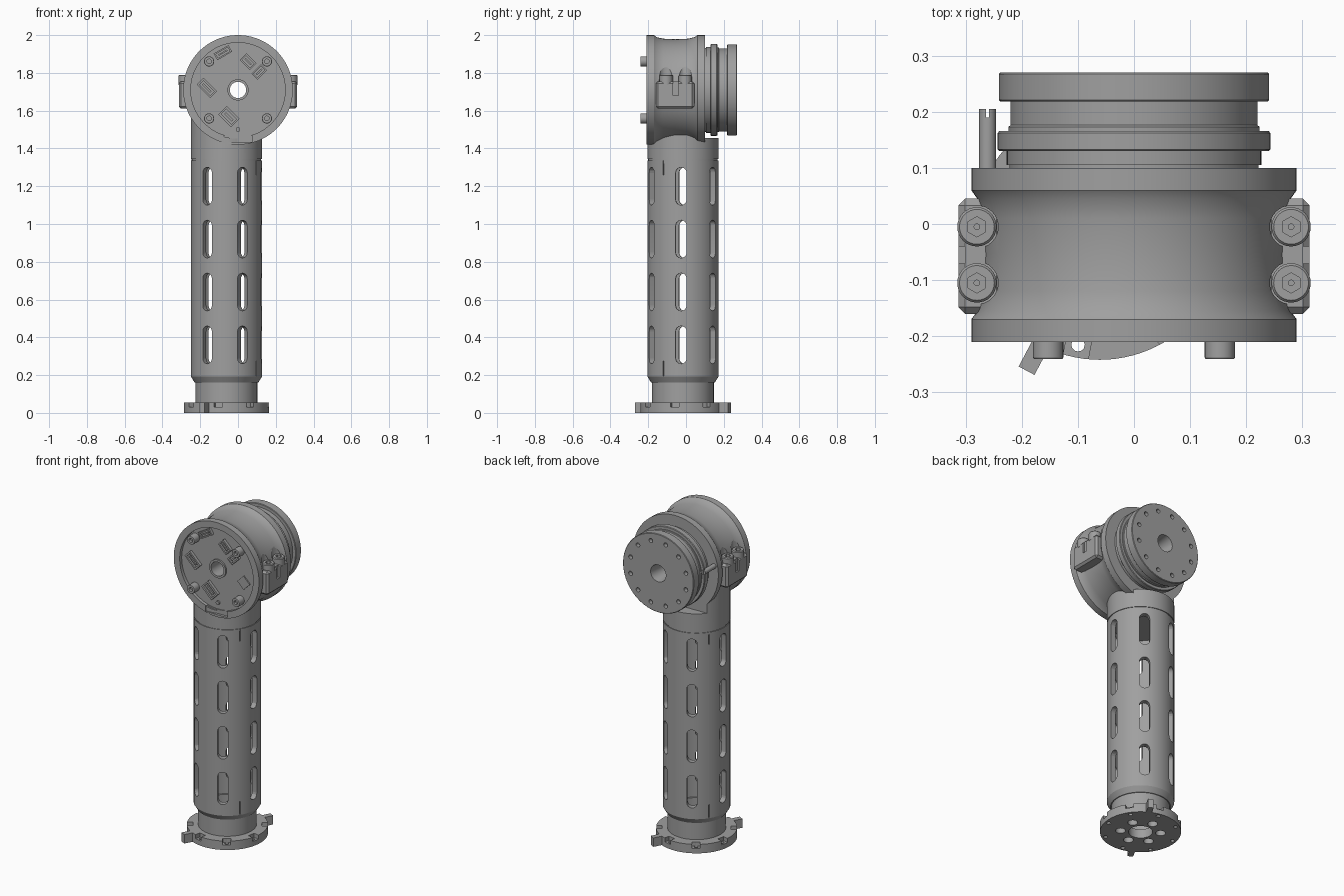
import bpy, bmesh, math
from mathutils import Matrix, Vector

if "Cube" in bpy.data.objects:
    bpy.data.objects.remove(bpy.data.objects["Cube"])

GREY = bpy.data.materials.new("machined_grey")
GREY.use_nodes = True
GREY.diffuse_color = (0.35, 0.35, 0.35, 1)
GREY.node_tree.nodes["Principled BSDF"].inputs["Base Color"].default_value = GREY.diffuse_color

AX, AY = -0.061, -0.016      # arm axis
HZ = 1.71                    # height of head axis
ARM = Vector((AX, AY, 0))
HEAD = Vector((0, 0, HZ))


def finish(name, bm, smooth=True):
    bmesh.ops.recalc_face_normals(bm, faces=bm.faces)
    mesh = bpy.data.meshes.new(name)
    bm.to_mesh(mesh)
    bm.free()
    mesh.materials.append(GREY)
    ob = bpy.data.objects.new(name, mesh)
    bpy.context.collection.objects.link(ob)
    if smooth:
        shade(ob)
    return ob


def activate(ob):
    bpy.ops.object.select_all(action="DESELECT")
    ob.select_set(True)
    bpy.context.view_layer.objects.active = ob


def shade(ob):
    activate(ob)
    bpy.ops.object.shade_smooth_by_angle(angle=math.radians(30))


def lathe(name, profile, origin, axis="Z", n=96):
    """Ring from a closed (radius, height) profile turned about an axis."""
    bm = bmesh.new()
    rings = []
    for i in range(n):
        a = math.tau * i / n
        ring = []
        for r, h in profile:
            c, s = r * math.cos(a), r * math.sin(a)
            p = Vector((c, s, h)) if axis == "Z" else Vector((c, h, s))
            ring.append(bm.verts.new(p + origin))
        rings.append(ring)
    m = len(profile)
    for i in range(n):
        a, b = rings[i], rings[(i + 1) % n]
        for j in range(m):
            k = (j + 1) % m
            bm.faces.new((a[j], a[k], b[k], b[j]))
    return finish(name, bm)


def rod(name, r, h0, h1, origin, axis="Z", n=32):
    bm = bmesh.new()
    turn = Matrix.Rotation(math.pi / 2, 4, "X") if axis == "Y" else Matrix()
    mid = Vector((0, 0, (h0 + h1) / 2)) if axis == "Z" else Vector((0, (h0 + h1) / 2, 0))
    bmesh.ops.create_cone(bm, cap_ends=True, segments=n, radius1=r, radius2=r,
                          depth=h1 - h0, matrix=Matrix.Translation(mid + origin) @ turn)
    return finish(name, bm)


def box(name, centre, size, angle=0, axis="Z", bevel=0):
    bm = bmesh.new()
    bmesh.ops.create_cube(bm, size=1, matrix=Matrix.Translation(centre)
                          @ Matrix.Rotation(angle, 4, axis) @ Matrix.Diagonal((*size, 1)))
    if bevel:
        bmesh.ops.bevel(bm, geom=bm.edges[:], offset=bevel, segments=1, affect="EDGES")
    return finish(name, bm, False)


def slot_cutter(angle, z, width=0.058, height=0.2):
    """Upright capsule pushed outward through the tube wall."""
    bm = bmesh.new()
    r, verts = width / 2, []
    for i in range(18):
        a = math.pi * (i % 9) / 8 + (math.pi if i > 8 else 0)
        dz = (height / 2 - r) * (1 if i < 9 else -1)
        verts.append(bm.verts.new((0.11, r * math.cos(a), dz + r * math.sin(a))))
    face = bm.faces.new(verts)
    out = bmesh.ops.extrude_face_region(bm, geom=[face])["geom"]
    bmesh.ops.translate(bm, vec=(0.14, 0, 0), verts=[v for v in out if isinstance(v, bmesh.types.BMVert)])
    bm.transform(Matrix.Translation((AX, AY, z)) @ Matrix.Rotation(angle, 4, "Z"))
    return finish("slot_cutter", bm, False)


def cut(target, cutters):
    """Subtract the cutters and remove them."""
    activate(cutters[0])
    for c in cutters:
        c.select_set(True)
    if len(cutters) > 1:
        bpy.ops.object.join()
    cutter = bpy.context.view_layer.objects.active
    cutter.hide_render = True
    activate(target)
    mod = target.modifiers.new("cut", "BOOLEAN")
    mod.object, mod.solver = cutter, "EXACT"
    bpy.ops.object.modifier_apply(modifier=mod.name)
    bpy.data.objects.remove(cutter)
    shade(target)


def polar(radius, angle, z=0.0):
    return ARM + Vector((radius * math.cos(angle), radius * math.sin(angle), z))


# Base flange with notches, bolt holes and two long tabs
base = lathe("base_flange", [(0.067, 0), (0.226, 0), (0.226, 0.055), (0.067, 0.055)], ARM)
cutters = []
for i in range(8):
    a = math.radians(259 + 45 * i)
    cutters.append(box("notch", polar(0.222, a, 0.05), (0.06, 0.045, 0.04), a))
cut(base, cutters)
cutters = [rod("hole", 0.012, -0.05, 0.1, polar(0.203, math.radians(259 + 45 * i)), n=12) for i in range(8)]
cutters += [rod("hole", 0.028, -0.05, 0.1, polar(0.112, math.radians(27 + 60 * i)), n=20) for i in range(6)]
cut(base, cutters)
for i, name in enumerate(("front_tab", "rear_tab")):
    a = math.radians(242 + 180 * i)
    box(name, polar(0.243, a, 0.0275), (0.07, 0.032, 0.055), a)

# Collar and slotted tube
lathe("base_collar", [(0.145, 0.05), (0.163, 0.05), (0.163, 0.17), (0.145, 0.17)], ARM)
tube = lathe("arm_tube", [(0.155, 0.16), (0.168, 0.16), (0.188, 0.192), (0.188, 1.336),
                          (0.155, 1.336)], ARM)
cut(tube, [slot_cutter(math.radians(-3 + 60 * i), 0.36 + 0.28 * j)
           for i in range(6) for j in range(4)])
for z in (0.235, 1.3):
    cut(tube, [box("slit", polar(0.188, math.radians(a), z), (0.02, 0.006, 0.08), math.radians(a))
               for a in (-33, 147)])

# Neck fitted to the underside of the head
rod("neck_seam", 0.184, 1.32, 1.35, ARM, n=96)
neck = rod("neck", 0.188, 1.343, 1.62, ARM, n=96)
cut(neck, [rod("core", 0.258, -0.4, 0.098, HEAD, "Y", 96)])
cut(neck, [box("behind", (0, 0.298, 1.655), (1, 0.4, 0.4))])

# Waisted head shell with recessed front and a through bore
shell = lathe("head_shell", [(0.043, -0.2), (0.056, -0.2), (0.056, -0.19), (0.25, -0.19),
                             (0.25, -0.21), (0.29, -0.21), (0.29, -0.17), (0.279, -0.155),
                             (0.271, -0.12), (0.268, -0.055), (0.271, 0.01), (0.279, 0.045),
                             (0.29, 0.06), (0.29, 0.1), (0.043, 0.1)], HEAD, "Y", 128)
cut(shell, [box("rim_notch", (0, -0.21, 1.452), (0.15, 0.03, 0.035))])

# Side clamps with socket screws in counterbores
pockets = []
for side, label in ((1, "left"), (-1, "right")):
    clamp = box(label + "_clamp", (side * 0.273, -0.0575, 1.683), (0.08, 0.205, 0.145), bevel=0.012)
    cut(clamp, [box("gap", (side * 0.313, -0.055, 1.73), (0.024, 0.03, 0.1))])
    for y, place in ((-0.105, "front"), (-0.005, "rear")):
        at = Vector((side * 0.28, y, 0))
        pockets.append(rod("pocket", 0.038, 1.755, 1.9, at))
        screw = lathe(f"{label}_{place}_screw", [(0.005, 1.735), (0.035, 1.735), (0.035, 1.785),
                                                 (0.031, 1.79), (0.005, 1.79)], at, n=32)
        cut(screw, [rod("socket", 0.018, 1.765, 1.85, at, n=6)])
cut(shell, pockets)

# Stepped output rings at the back
output = lathe("output_rings", [(0.043, 0.09), (0.222, 0.09), (0.222, 0.105), (0.227, 0.105),
                                (0.227, 0.13), (0.24, 0.13), (0.243, 0.133), (0.243, 0.162),
                                (0.24, 0.166), (0.224, 0.166), (0.224, 0.173), (0.22, 0.176),
                                (0.22, 0.218), (0.238, 0.218), (0.241, 0.221), (0.241, 0.267),
                                (0.238, 0.27), (0.052, 0.27), (0.043, 0.2)], HEAD, "Y")
holes = []
for i in range(12):
    a = math.tau * (i + 0.5) / 12
    holes.append(rod("hole", 0.013, 0.245, 0.3,
                     HEAD + Vector((0.195 * math.cos(a), 0, 0.195 * math.sin(a))), "Y", 16))
cut(output, holes)

# Slotted stop pin beside the rings
pin = rod("stop_pin", 0.015, 0.08, 0.205, Vector((-0.261, 0, 1.76)), "Y", 24)
cut(pin, [box("pin_slot", (-0.261, 0.205, 1.76), (0.006, 0.03, 0.05))])

# Front standoffs
for x in (-1, 1):
    for z in (-1, 1):
        lathe(f"standoff_{'left' if x > 0 else 'right'}_{'upper' if z > 0 else 'lower'}",
              [(0.012, -0.195), (0.027, -0.195), (0.027, -0.238), (0.025, -0.241),
               (0.012, -0.241)], HEAD + Vector((x * 0.153, 0, z * 0.151)), "Y", 24)
        rod("standoff_core", 0.013, -0.225, -0.185, HEAD + Vector((x * 0.153, 0, z * 0.151)), "Y", 12)

# Circuit connectors: x, z, width, height, tilt in degrees
connectors = [(-0.08, 1.907, 0.09, 0.04, -30), (-0.165, 1.72, 0.1, 0.05, 45),
              (0.053, 1.86, 0.075, 0.05, 45), (0.112, 1.805, 0.07, 0.045, -45),
              (-0.048, 1.568, 0.095, 0.065, 45)]
for x, z, w, h, tilt in connectors:
    a = math.radians(tilt)
    part = box("connector", (x, -0.196, z), (w, 0.024, h), a, "Y")
    cut(part, [box("opening", (x, -0.208, z), (w * 0.8, 0.024, h * 0.6), a, "Y")])
    box("connector_tongue", (x, -0.198, z), (w * 0.6, 0.014, h * 0.2), a, "Y")
box("chip", (0.175, -0.192, 1.67), (0.06, 0.01, 0.06), math.radians(45), "Y")
rod("indicator", 0.012, -0.2, -0.185, Vector((0, 0, 1.5)), "Y", 16)
